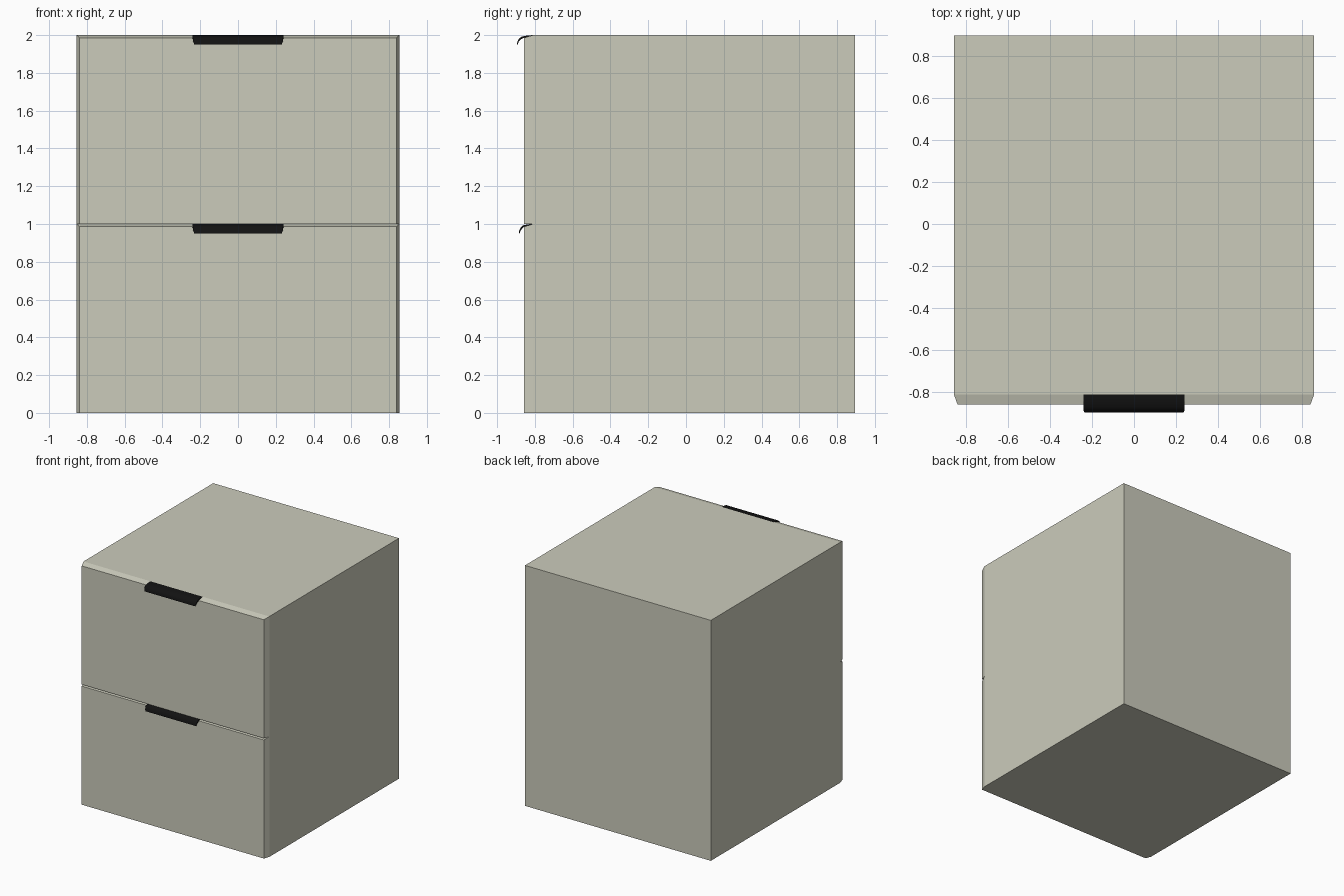
import bpy, bmesh

if "Cube" in bpy.data.objects:
    bpy.data.objects.remove(bpy.data.objects["Cube"])

W, BACK, LIP, FRONT = 0.855, 0.895, -0.81, -0.857


def material(name, color):
    m = bpy.data.materials.new(name)
    m.diffuse_color = color
    m.use_nodes = True
    m.node_tree.nodes["Principled BSDF"].inputs["Base Color"].default_value = m.diffuse_color
    return m


paint = material("pale_paint", (0.6, 0.6, 0.5, 1))
black = material("black_metal", (0.006, 0.006, 0.006, 1))


def finish(name, bm, mat):
    bmesh.ops.recalc_face_normals(bm, faces=bm.faces[:])
    mesh = bpy.data.meshes.new(name)
    bm.to_mesh(mesh)
    bm.free()
    mesh.materials.append(mat)
    ob = bpy.data.objects.new(name, mesh)
    bpy.context.collection.objects.link(ob)
    return ob


def box(lo, hi):
    bm = bmesh.new()
    bmesh.ops.create_cube(bm, size=1)
    for v in bm.verts:
        v.co = [lo[i] if v.co[i] < 0 else hi[i] for i in range(3)]
    return bm


# Cabinet shell: one open-fronted box with thick walls
bm = box((-W, LIP, 0), (W, BACK, 2))
bmesh.ops.recalc_face_normals(bm, faces=bm.faces[:])
bmesh.ops.delete(bm, geom=[f for f in bm.faces if f.normal.y < -0.9], context='FACES')
mesh_normals = [f.normal.copy() for f in bm.faces]
shell = bpy.data.meshes.new("cabinet_shell")
bm.to_mesh(shell)
bm.free()
shell.materials.append(paint)
cabinet = bpy.data.objects.new("cabinet_shell", shell)
bpy.context.collection.objects.link(cabinet)
mod = cabinet.modifiers.new("walls", 'SOLIDIFY')
mod.thickness = 0.04
mod.offset = -1
mod.use_even_offset = True

# Shelf between the drawers
finish("divider", box((-0.815, LIP, 0.98), (0.815, 0.855, 1.0)), paint)


def drawer_front(name, z):
    # Sides and top edge slope inwards towards the front
    bm = box((-W, FRONT, z), (W, LIP, z + 1))
    for v in bm.verts:
        if v.co.y < (FRONT + LIP) / 2:
            v.co.x *= 0.838 / W
            if v.co.z > z + 0.5:
                v.co.z -= 0.014
    finish(name, bm, paint)


def handle(name, z, out):
    # Curved lip: (y, z, half width) along the outer, then the inner side
    outer = [(-0.81, 0.0, 0.24), (-0.84, -0.002, 0.24), (-0.865 - out * 0.5, -0.008, 0.24),
             (-0.876 - out, -0.02, 0.239), (-0.883 - out, -0.036, 0.236), (-0.885 - out, -0.05, 0.232)]
    inner = [(-0.881 - out, -0.05, 0.232), (-0.877 - out, -0.037, 0.236), (-0.868 - out, -0.025, 0.239),
             (-0.858 - out * 0.5, -0.016, 0.24), (-0.84, -0.011, 0.24), (-0.81, -0.004, 0.24)]
    profile = outer + inner
    bm = bmesh.new()
    left = [bm.verts.new((-w, y, z + h)) for y, h, w in profile]
    right = [bm.verts.new((w, y, z + h)) for y, h, w in profile]
    n = len(profile)
    for i in range(n):
        j = (i + 1) % n
        bm.faces.new((left[i], left[j], right[j], right[i]))
    bm.faces.new(left)
    bm.faces.new(right[::-1])
    ob = finish(name, bm, black)
    bpy.ops.object.select_all(action='DESELECT')
    bpy.context.view_layer.objects.active = ob
    ob.select_set(True)
    bpy.ops.object.shade_smooth_by_angle(angle=0.7)


# Two drawers, each with a handle over its top edge
for label, z, out in (("lower", 0, 0.0), ("upper", 1, 0.01)):
    drawer_front(label + "_drawer_front", z)
    handle(label + "_handle", z + 1, out)
